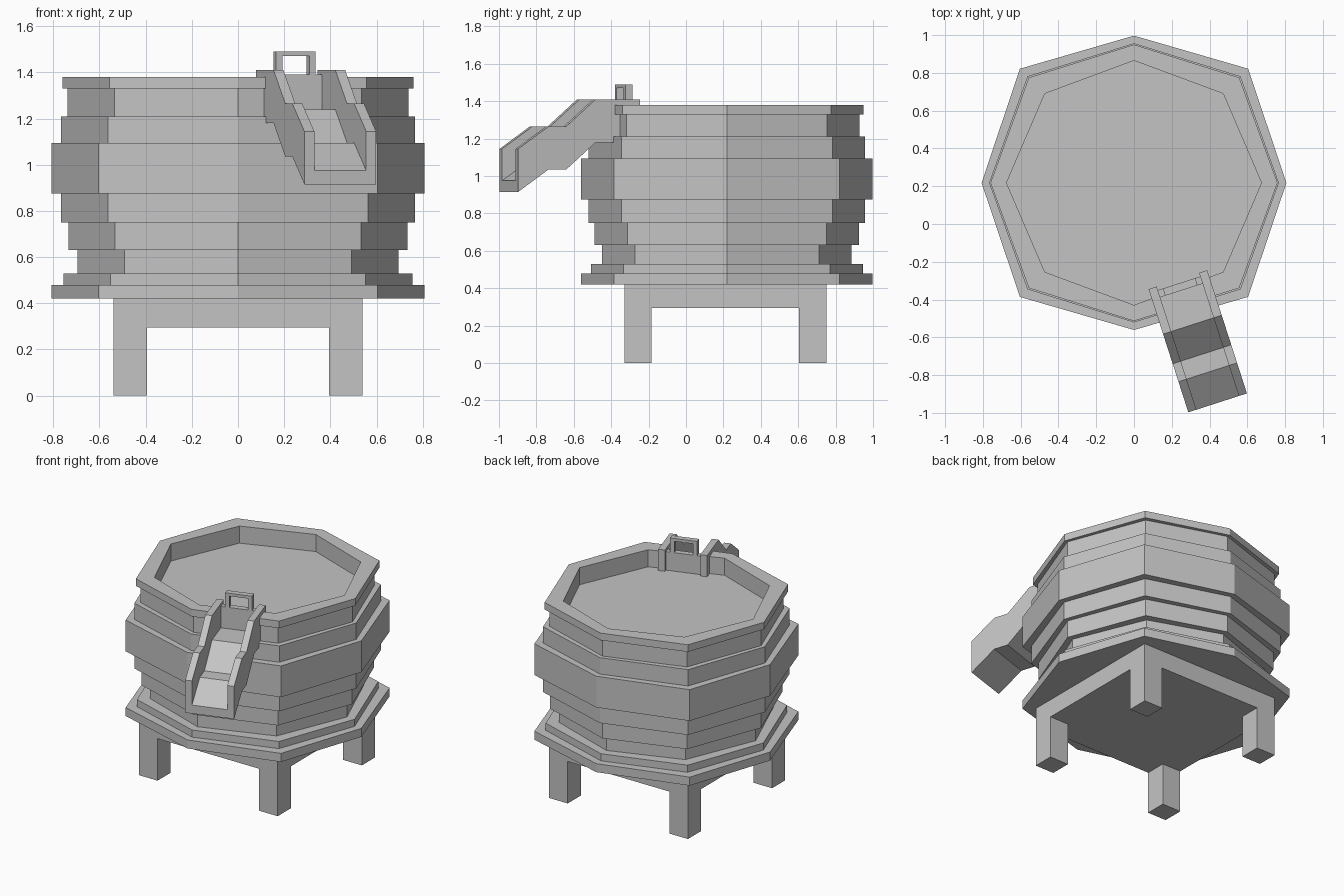
import bpy, bmesh, math
from mathutils import Matrix, Vector

cube = bpy.data.objects.get("Cube")
if cube:
    bpy.data.objects.remove(cube, do_unlink=True)

grey = bpy.data.materials.new("plain grey")
grey.use_nodes = True
grey.diffuse_color = (0.55, 0.55, 0.55, 1)
grey.node_tree.nodes["Principled BSDF"].inputs["Base Color"].default_value = (0.55, 0.55, 0.55, 1)


def finish(name, bm, matrix=None):
    bmesh.ops.recalc_face_normals(bm, faces=bm.faces)
    mesh = bpy.data.meshes.new(name)
    bm.to_mesh(mesh)
    bm.free()
    mesh.materials.append(grey)
    obj = bpy.data.objects.new(name, mesh)
    bpy.context.collection.objects.link(obj)
    if matrix:
        obj.matrix_world = matrix
    return obj


def box(name, low, high, matrix=None):
    bm = bmesh.new()
    bmesh.ops.create_cube(bm, size=1)
    low, high = Vector(low), Vector(high)
    for v in bm.verts:
        v.co = (low + high) / 2 + v.co * (high - low)
    return finish(name, bm, matrix)


def extrude_profile(name, points, x0, x1, matrix):
    """Extrude a profile of (distance, height) points sideways."""
    bm = bmesh.new()
    face = bm.faces.new([bm.verts.new((x0, -s, z)) for s, z in points])
    new = bmesh.ops.extrude_face_region(bm, geom=[face])["geom"]
    bmesh.ops.translate(bm, vec=(x1 - x0, 0, 0),
                        verts=[g for g in new if isinstance(g, bmesh.types.BMVert)])
    return finish(name, bm, matrix)


# Stepped eight-sided barrel with a shallow basin on top
CENTRE_Y = 0.218


def octagon(bm, r, z):
    d, e = r - 0.203, r - 0.028
    corners = [(r, 0), (d, d), (0, e), (-d, d), (-r, 0), (-d, -d), (0, -e), (d, -d)]
    return [bm.verts.new((x, y + CENTRE_Y, z)) for x, y in corners]


tiers = [(0.807, 0.42, 0.48), (0.755, 0.48, 0.53), (0.695, 0.53, 0.63),
         (0.735, 0.63, 0.75), (0.767, 0.75, 0.875), (0.807, 0.875, 1.095),
         (0.767, 1.095, 1.21), (0.738, 1.21, 1.33), (0.76, 1.33, 1.38),
         (0.675, 1.38, 1.26)]
bm = bmesh.new()
rings = [octagon(bm, r, z) for r, z0, z1 in tiers for z in (z0, z1)]
for a, b in zip(rings, rings[1:]):
    for i in range(8):
        j = (i + 1) % 8
        bm.faces.new((a[i], a[j], b[j], b[i]))
bm.faces.new(rings[0])
bm.faces.new(rings[-1])
barrel = finish("barrel", bm)

# Chute frame: local -y runs outward along the chute
chute = Matrix.Translation((0.2325, -0.295, 0)) @ Matrix.Rotation(math.atan2(0.307, 0.952), 4, "Z")

# Notch through the barrel rim where the chute passes
cutter = box("notch_cutter", (-0.125, -0.35, 1.235), (0.125, -0.025, 1.6), chute)
cutter.hide_render = True
cut = barrel.modifiers.new("notch", "BOOLEAN")
cut.operation = "DIFFERENCE"
cut.solver = "EXACT"
cut.object = cutter
bpy.context.view_layer.objects.active = barrel
bpy.ops.object.modifier_apply(modifier=cut.name)
bpy.data.objects.remove(cutter, do_unlink=True)

# Chute: two stepped side walls and a floor following the same path
path = [(0, 1.18), (0.25, 1.18), (0.415, 1.035), (0.515, 1.035), (0.685, 0.915)]


def strip(height):
    return path + [(s, z + height) for s, z in reversed(path)]


for name, side in (("chute_wall_left", 1), ("chute_wall_right", -1)):
    extrude_profile(name, strip(0.23), side * 0.118, side * 0.163, chute)
extrude_profile("chute_floor", strip(0.06), -0.118, 0.118, chute)

# Sliding gate with a frame handle
box("gate", (-0.118, -0.06, 1.24), (0.118, -0.02, 1.39), chute)
for name, side in (("handle_post_left", 1), ("handle_post_right", -1)):
    x0, x1 = sorted((side * 0.062, side * 0.09))
    box(name, (x0, -0.06, 1.39), (x1, -0.02, 1.47), chute)
box("handle_bar", (-0.09, -0.06, 1.47), (0.09, -0.02, 1.49), chute)

# Square stand with four legs
box("stand_top", (-0.54, -0.33, 0.295), (0.54, 0.75, 0.42))
for x, side in ((-0.54, "right"), (0.395, "left")):
    for y, end in ((-0.33, "front"), (0.605, "back")):
        box(f"{end}_{side}_leg", (x, y, 0), (x + 0.145, y + 0.145, 0.295))
